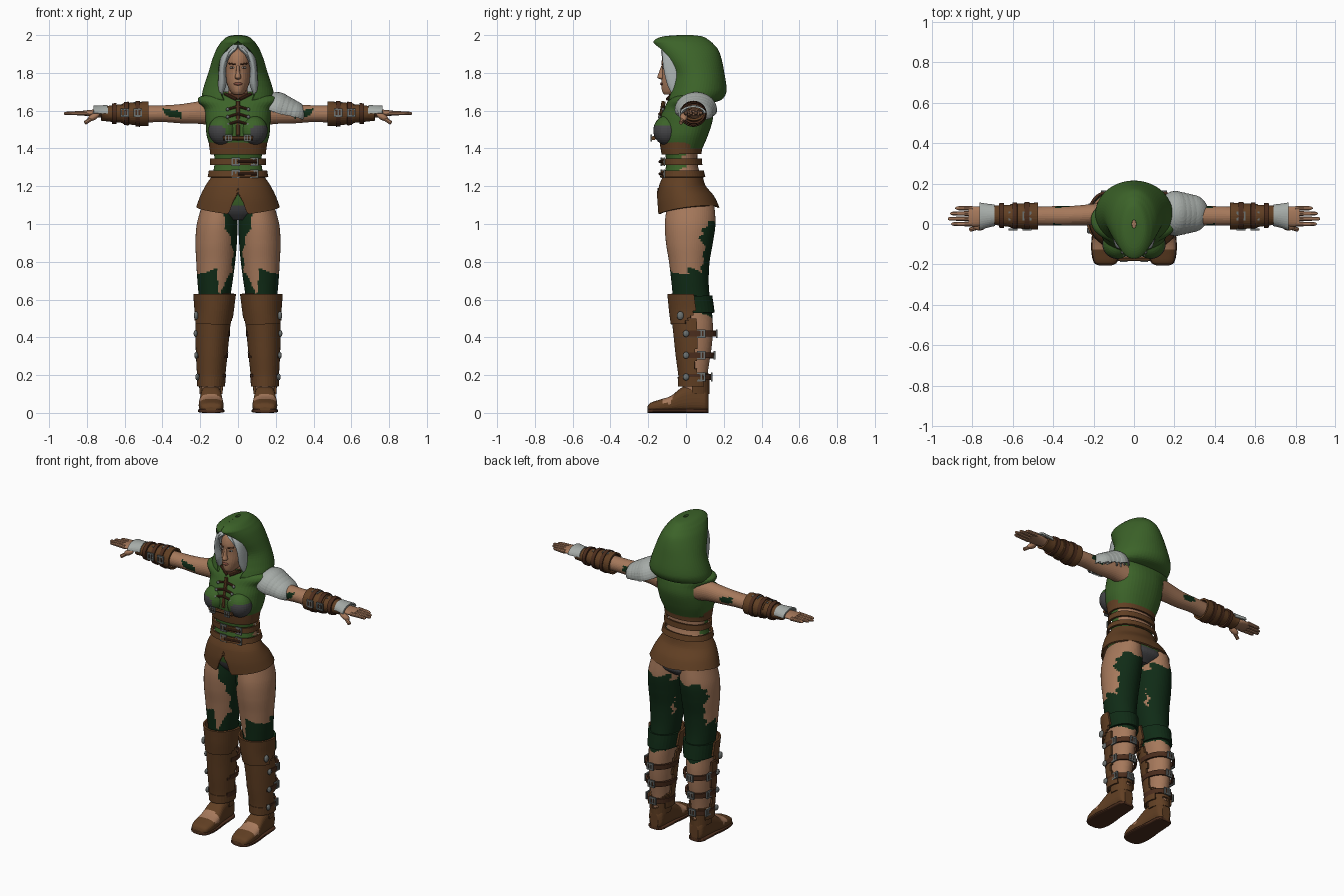
import bpy, bmesh, math
from mathutils import Matrix, Vector, Euler

old = bpy.data.objects.get("Cube")
if old:
    bpy.data.objects.remove(old, do_unlink=True)


def material(name, *rgb):
    m = bpy.data.materials.new(name)
    m.use_nodes = True
    m.diffuse_color = (*rgb, 1)
    m.node_tree.nodes["Principled BSDF"].inputs["Base Color"].default_value = (*rgb, 1)
    return m


GREEN = material("cloth green", .045, .125, .022)
DARK = material("legging green", .005, .024, .008)
SKIN = material("skin", .38, .19, .105)
BROWN = material("leather brown", .12, .05, .017)
STRAP = material("dark leather", .07, .026, .012)
PLATE = material("pale steel", .38, .41, .39)
STEEL = material("buckle steel", .15, .165, .16)
PAD = material("dark steel", .06, .06, .065)
HAIR = material("silver hair", .4, .44, .44)
LIPS = material("lips", .22, .075, .05)
SIDES = (("left", 1), ("right", -1))
made = []


def finish(name, bm, mats, rule=None, keep=None, flip=1, thick=0):
    """Trim, colour and mirror a mesh, then make it an object."""
    mats = mats if isinstance(mats, tuple) else (mats,)
    if keep:
        gone = [f for f in bm.faces if not keep(f.calc_center_median())]
        bmesh.ops.delete(bm, geom=gone, context="FACES")
    for f in bm.faces:
        f.material_index = rule(f.calc_center_median()) if rule else 0
    for v in bm.verts:
        v.co.x *= flip
    bmesh.ops.recalc_face_normals(bm, faces=bm.faces)
    me = bpy.data.meshes.new(name)
    bm.to_mesh(me)
    bm.free()
    for m in mats:
        me.materials.append(m)
    ob = bpy.data.objects.new(name, me)
    bpy.context.collection.objects.link(ob)
    if thick:
        mod = ob.modifiers.new("thickness", "SOLIDIFY")
        mod.thickness, mod.offset = thick, 0
    made.append(ob)
    return ob


def spline(keys, sub):
    rows = []
    for i in range(len(keys) - 1):
        quad = [keys[max(i - 1, 0)], keys[i], keys[i + 1], keys[min(i + 2, len(keys) - 1)]]
        for k in range(sub):
            t = k / sub
            rows.append([b + .5 * t * (c - a + t * (2*a - 5*b + 4*c - d + t * (3*(b - c) + d - a)))
                         for a, b, c, d in zip(*quad)])
    return rows + [list(keys[-1])]


def grid(rows, closed, caps):
    bm = bmesh.new()
    vs = [[bm.verts.new(p) for p in row] for row in rows]
    n = len(vs[0])
    for a, b in zip(vs, vs[1:]):
        for i in range(n if closed else n - 1):
            j = (i + 1) % n
            bm.faces.new((a[i], a[j], b[j], b[i]))
    if caps:
        bm.faces.new(vs[0])
        bm.faces.new(vs[-1])
    return bm


def loft(name, keys, mats, axis="z", seg=32, sub=6, sq=1, warp=None, thick=0, **opts):
    """Rounded sections along an axis; each key is position, then low/high of the other two axes."""
    def power(v):
        return math.copysign(abs(v) ** sq, v)
    rows = []
    for t, a0, a1, b0, b1 in spline(keys, sub):
        row = []
        for i in range(seg):
            ang = math.tau * i / seg
            a = (a0 + a1) / 2 + (a1 - a0) / 2 * power(math.sin(ang))
            b = (b0 + b1) / 2 - (b1 - b0) / 2 * power(math.cos(ang))
            p = Vector({"z": (a, b, t), "x": (t, a, b), "y": (a, t, b)}[axis])
            row.append(warp(p) if warp else p)
        rows.append(row)
    return finish(name, grid(rows, True, not thick), mats, thick=thick, **opts)


def section(keys, t, grow):
    keys = sorted(keys)
    for p, q in zip(keys, keys[1:]):
        if p[0] <= t <= q[0]:
            u = (t - p[0]) / (q[0] - p[0])
            a0, a1, b0, b1 = [x + (y - x) * u for x, y in zip(p[1:], q[1:])]
            return (t, a0 - grow, a1 + grow, b0 - grow, b1 + grow)


def sleeve(name, keys, stops, grow, mats, thick=.012, **opts):
    return loft(name, [section(keys, t, grow) for t in stops], mats, thick=thick, **opts)


def cowl(name, keys, mat, thick):
    """Shell open at the face; keys are height, half width, opening, rim depth, back depth."""
    rows = []
    for z, w, o, rim, back in spline(keys, 5):
        end = math.pi - math.asin(min(max(o / w, .001), .95))
        ry = (back - rim) / (1 - math.cos(end))
        angs = [end * (i / 24 - 1) for i in range(49)]
        rows.append([(w * math.sin(a), back - ry + ry * math.cos(a), z) for a in angs])
    return finish(name, grid(rows, False, False), mat, thick=thick)


def ball(name, loc, size, mats, tilt=0, **opts):
    bm = bmesh.new()
    mat = Matrix.LocRotScale(Vector(loc), Euler((0, tilt, 0)), Vector(size))
    bmesh.ops.create_uvsphere(bm, u_segments=28, v_segments=18, radius=1, matrix=mat)
    return finish(name, bm, mats, **opts)


def boxes(name, parts, mat, loc=(0, 0, 0), rot=(0, 0, 0), flip=1):
    bm = bmesh.new()
    base = Matrix.LocRotScale(Vector(loc), Euler(rot), None)
    for pos, size in parts:
        bmesh.ops.create_cube(bm, size=1, matrix=base @ Matrix.LocRotScale(Vector(pos), None, Vector(size)))
    return finish(name, bm, mat, flip=flip)


def buckle(name, loc, facing="y", s=.036, flip=1):
    rot = {"y": (0, 0, 0), "x": (0, 0, math.pi / 2), "z": (math.pi / 2, 0, 0)}[facing]
    t = s * .25
    parts = [((k * s / 2, 0, 0), (t, t, s + t)) for k in (-1, 0, 1)]
    parts += [((0, 0, k * s / 2), (s, t, t)) for k in (-1, 1)]
    boxes(name, parts, STEEL, loc, rot, flip)


def rod(name, a, b, r, mat, flip=1):
    a, b = Vector(a), Vector(b)
    bm = bmesh.new()
    mat4 = Matrix.LocRotScale((a + b) / 2, (b - a).to_track_quat("Z", "Y"), None)
    bmesh.ops.create_cone(bm, cap_ends=True, segments=8, radius1=r, radius2=r, depth=(b - a).length, matrix=mat4)
    finish(name, bm, mat, flip=flip)


def rag(p):
    return math.sin(61 * p.x + 17 * p.z) * .5 + math.sin(83 * p.z + 47 * p.y) * .5


def sym(keys):
    return [(z, -w, w, f, b) for z, w, f, b in keys]


# Body under the clothes, with a torn shirt at the waist
def body_colour(p):
    if p.z < 1.1:
        return 2
    return 1 if p.z < 1.27 or p.y < .03 * rag(p) else 0


BODY = sym([(1.02, .06, -.06, .1), (1.07, .16, -.1, .15), (1.15, .17, -.12, .12), (1.25, .138, -.115, .08),
            (1.33, .124, -.105, .06), (1.42, .135, -.12, .07), (1.5, .15, -.13, .11), (1.58, .155, -.1, .12),
            (1.64, .15, -.07, .11), (1.68, .07, -.05, .08)])
loft("body", BODY, (SKIN, GREEN, PAD), seg=48, sub=8, sq=.9, rule=body_colour)
loft("neck", sym([(1.62, .055, -.06, .06), (1.74, .05, -.06, .06)]), SKIN)
VEST = sym([(1.4, .138, -.125, .08), (1.47, .16, -.14, .11), (1.55, .166, -.135, .135), (1.61, .172, -.11, .135),
            (1.65, .205, -.09, .125), (1.672, .19, -.07, .11), (1.685, .08, -.055, .09)])
loft("vest", VEST, GREEN, seg=48, sq=.88, thick=.012)
sleeve("corset_band", BODY, (1.37, 1.4, 1.44), .012, BROWN, sq=.9, seg=48,
       keep=lambda p: p.y < .02 or p.z < 1.4)
for i, z in enumerate((1.265, 1.33)):
    sleeve("waist_belt", BODY, (z - .017, z + .017), .016, BROWN, sq=.9, seg=48, sub=2)
    for x in (-.012, .085):
        buckle("belt_buckle", (x, -.13 if x < 0 else -.115, z))
    rod("belt_tongue", (0, -.138, z), (.1, -.118, z), .008, STRAP)

# Bust with dark steel cups and lacing
for side, s in SIDES:
    ball(side + "_bust", (.083, -.1, 1.495), (.074, .073, .078), (GREEN, PAD), flip=s,
         rule=lambda p: int(p.z < 1.52 - .35 * max(0, .1 - p.x) and p.x > .06))
    rod(side + "_collar_lace", (.01, -.1, 1.66), (.07, -.07, 1.69), .008, STRAP, s)
    for z in (1.535, 1.575, 1.615):
        y = -.152 + max(0, z - 1.55) * .45
        rod(side + "_lace", (.055, y + .008, z - .008), (0, y, z + .008), .007, STRAP, s)
        ball(side + "_lace_stud", (.055, y, z - .008), (.009, .008, .009), STEEL, flip=s)
rod("lace_strip", (0, -.118, 1.65), (0, -.15, 1.47), .011, BROWN)
rod("bust_strap", (-.08, -.172, 1.455), (.08, -.172, 1.455), .012, BROWN)
for x in (-.05, .05):
    buckle("bust_buckle", (x, -.185, 1.455), s=.03)
loft("collar", sym([(1.66, .075, -.09, .07), (1.69, .068, -.08, .06)]), STRAP, thick=.015)


# Flared skirt, lower at the front, with a centre notch
def skirt_warp(p):
    drop = max(0, (1.2 - p.z) / .12)
    p.z += drop * (.12 * p.y - .01 + .1 * abs(p.x))
    if p.y < 0:
        p.z += (1.19 - p.z) * max(0, 1 - abs(p.x) / .05) * min(1, drop)
    return p


loft("skirt", sym([(1.245, .137, -.12, .085), (1.2, .168, -.138, .1), (1.14, .196, -.148, .145),
                   (1.075, .216, -.146, .172)]), BROWN, seg=120, thick=.01, warp=skirt_warp)

# Head, hair and hood
loft("head", sym([(1.685, .022, -.115, -.05), (1.705, .042, -.127, .02), (1.75, .061, -.13, .06),
                  (1.81, .07, -.126, .09), (1.87, .07, -.128, .09), (1.92, .058, -.105, .08),
                  (1.95, .015, -.04, .03)]), SKIN)
loft("nose", sym([(1.765, .008, -.13, -.11), (1.775, .017, -.152, -.11), (1.8, .011, -.144, -.11),
                  (1.84, .008, -.13, -.11)]), SKIN, seg=16)
ball("mouth", (0, -.128, 1.742), (.023, .009, .008), LIPS)
for side, s in SIDES:
    ball(side + "_eye", (.031, -.117, 1.828), (.013, .006, .006), HAIR, flip=s)
    ball(side + "_iris", (.031, -.121, 1.828), (.005, .004, .005), STRAP, flip=s)
    rod(side + "_brow", (.014, -.127, 1.845), (.048, -.108, 1.85), .004, STRAP, s)
    loft(side + "_hair_lock", [(1.68, .085, .1, -.07, -.04), (1.74, .062, .105, -.1, -.02),
                               (1.83, .062, .1, -.12, 0), (1.9, .03, .085, -.125, 0),
                               (1.935, .0, .04, -.12, 0)], HAIR, flip=s)
cowl("hair", [(1.7, .105, .08, -.05, .1), (1.76, .105, .07, -.08, .1), (1.83, .1, .066, -.1, .1),
              (1.89, .088, .045, -.125, .1), (1.925, .07, .01, -.125, .09), (1.945, .035, 0, -.09, .06)], HAIR, .01)
cowl("hood", [(1.645, .15, .06, -.07, .12), (1.66, .182, .075, -.085, .18), (1.69, .184, .088, -.075, .205),
              (1.73, .174, .095, -.06, .208), (1.8, .151, .1, -.045, .197), (1.87, .13, .09, -.075, .183),
              (1.92, .11, .06, -.12, .165), (1.95, .092, .025, -.155, .14), (1.967, .078, 0, -.165, .12),
              (1.987, .052, 0, -.12, .085), (1.995, .01, 0, -.02, .02)], GREEN, .012)

# Arms, bracers and hands
ARM = [(.13, 0, .11, 1.52, 1.655), (.2, -.005, .1, 1.53, 1.65), (.3, -.008, .09, 1.533, 1.635),
       (.4, -.008, .088, 1.54, 1.628), (.5, -.008, .085, 1.538, 1.628), (.6, .0, .08, 1.55, 1.62),
       (.7, .012, .075, 1.56, 1.608), (.76, -.01, .085, 1.567, 1.606), (.82, -.01, .088, 1.574, 1.6)]


def arm_colour(p):
    return int(abs(p.x - .345 - .01 * rag(p)) < .045 and abs(p.z - 1.585 - .2 * (p.x - .345)) < .018)


for side, s in SIDES:
    loft(side + "_arm", ARM, (SKIN, DARK), axis="x", sub=12, rule=arm_colour, flip=s)
    sleeve(side + "_bracer", ARM, (.475, .5, .55, .61), .014, BROWN, axis="x", flip=s)
    sleeve(side + "_wrist_guard", ARM, (.6, .65, .7, .725), .01, BROWN, axis="x", flip=s)
    for x in (.53, .59, .655):
        sleeve(side + "_bracer_strap", ARM, (x - .012, x + .012), .02, STRAP, axis="x", sub=2, flip=s)
    for x in (.53, .6):
        buckle(side + "_bracer_buckle", (x, .04, 1.642 - .2 * (x - .53)), "z", flip=s)
        buckle(side + "_bracer_buckle", (x, -.028, 1.59), "y", flip=s)
    sleeve(side + "_hand_plate", ARM, (.69, .725, .765), .016, PLATE, axis="x", flip=s, thick=.01,
           keep=lambda p: p.z > 1.588)
    for y, tip in ((.078, .885), (.052, .91), (.026, .922), (0, .905)):
        loft(side + "_finger", [(.8, y - .013, y + .013, 1.574, 1.6), (.86, y - .011, y + .011, 1.576, 1.597),
                                (tip - .01, y - .009, y + .009, 1.577, 1.594),
                                (tip, y - .003, y + .003, 1.582, 1.588)], SKIN, axis="x", seg=10, sub=3, flip=s)
    ball(side + "_thumb_base", (.765, -.012, 1.567), (.035, .02, .017), SKIN, tilt=.5, flip=s)
    rod(side + "_thumb", (.77, -.015, 1.562), (.81, -.028, 1.535), .011, SKIN, s)

# Layered shoulder plates on the left only
for i in range(4):
    ball("shoulder_plate", (.205 + .026 * i, .052, 1.605 - .006 * i), (.085, .108 - .006 * i, .09 - .008 * i),
         PLATE, tilt=.35, thick=.008, keep=lambda p: p.z > 1.595 - .25 * (p.x - .2))


# Legs in torn leggings
def leg_colour(p):
    n = rag(p)
    if p.z < .52 + .02 * n:
        return 0
    if p.y > .085 + .02 * n:
        return int(p.z < 1.0 + .03 * n)
    if p.z < .74 + .03 * n:
        return int(not (p.y < 0 and abs(p.x - .085 + .2 * (p.z - .7)) < .28 * (p.z - .62)))
    return int(p.x < .028 + max(0, p.z - .86) * .27 + .012 * n)


LEG = [(1.1, .01, .19, -.1, .15), (1.0, .003, .218, -.112, .156), (.9, .006, .225, -.106, .142),
       (.8, .015, .221, -.09, .125), (.7, .028, .215, -.078, .12), (.62, .04, .208, -.07, .125),
       (.54, .05, .203, -.062, .137), (.45, .062, .207, -.05, .142), (.35, .07, .206, -.042, .136),
       (.2, .086, .198, -.022, .114), (.09, .095, .19, -.02, .112)]
FOOT = [(-.205, .115, .17, .012, .03), (-.19, .088, .195, .004, .052), (-.14, .076, .207, .004, .07),
        (-.08, .078, .207, .004, .09), (-.02, .085, .2, .004, .135), (.05, .09, .195, .004, .155),
        (.1, .095, .19, .004, .14), (.12, .115, .17, .01, .1)]
for side, s in SIDES:
    loft(side + "_leg", LEG, (SKIN, DARK), seg=64, sub=14, rule=leg_colour, flip=s)
    sleeve(side + "_legging_cuff", LEG, (.53, .57, .62), .008, DARK, flip=s, keep=lambda p: p.y > .03)
    sleeve(side + "_greave", LEG, (.15, .2, .3, .4, .5), .013, BROWN, sub=8, flip=s, seg=48,
           keep=lambda p: p.y < .055 + .012 * rag(p))
    sleeve(side + "_knee_guard", LEG, (.47, .54, .6, .63), .022, BROWN, flip=s, seg=48,
           keep=lambda p: p.y < .05 - max(0, .54 - p.z) * .8)
    sleeve(side + "_ankle_cuff", LEG, (.14, .165, .19), .016, BROWN, flip=s, keep=lambda p: p.y < .09)
    sleeve(side + "_heel_wrap", LEG, (.1, .15, .21, .26), .006, BROWN, sub=8, flip=s,
           keep=lambda p: p.y > .03 and p.z < .19 + .06 * rag(p))
    for z in (.19, .305, .42):
        sleeve(side + "_calf_strap", LEG, (z - .015, z + .015), .016, STRAP, sub=2, flip=s,
               keep=lambda p: p.y > .0)
        back = section(LEG, z, .02)
        buckle(side + "_calf_buckle", (back[2] - .005, .08, z), "x", flip=s)
        buckle(side + "_back_buckle", (.14, back[4] + .002, z), "y", flip=s)
        ball(side + "_greave_stud", (back[2] - .002, .0, z), (.01, .016, .018), STEEL, flip=s)
    ball(side + "_knee_stud", (.222, -.03, .515), (.012, .018, .022), STEEL, flip=s)
    loft(side + "_boot", FOOT, (BROWN, SKIN), axis="y", sq=.75, sub=8, flip=s,
         rule=lambda p: int(-.125 < p.y + .008 * rag(p) < -.07 and p.z > .05))
    loft(side + "_sole", [(y, a - .004, b + .004, 0, .022) for y, a, b, c, d in FOOT], STRAP, axis="y",
         sq=.5, flip=s)

for ob in bpy.context.view_layer.objects:
    ob.select_set(ob in made)
bpy.context.view_layer.objects.active = made[0]
bpy.ops.object.shade_smooth_by_angle(angle=math.radians(45))
